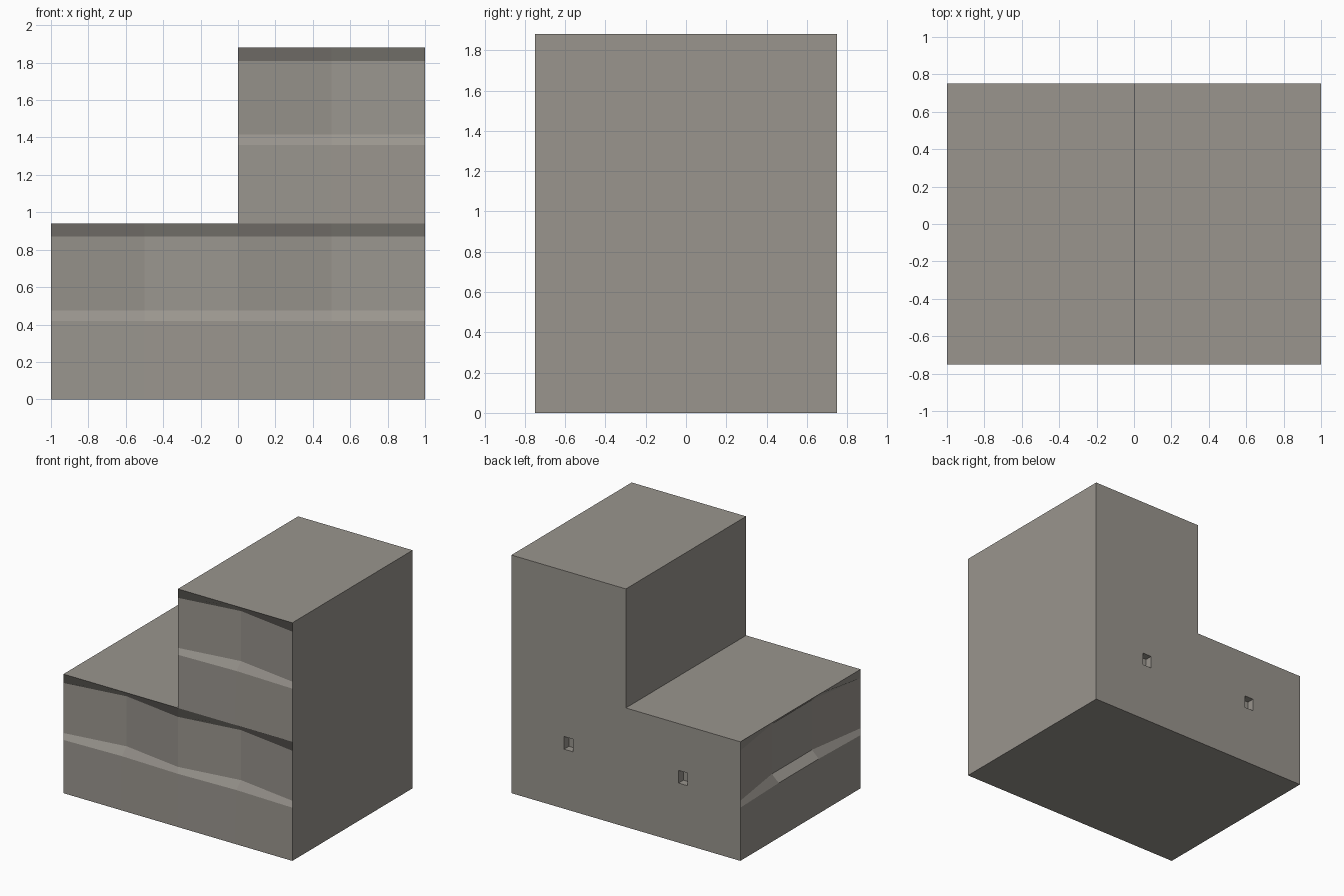
import bpy
import bmesh
from mathutils import Vector

if "Cube" in bpy.data.objects:
    bpy.data.objects.remove(bpy.data.objects["Cube"], do_unlink=True)

HALF_W, HALF_D, STEP = 1.0, 0.75, 0.94
# Height and inward depth of each horizontal ridge in one storey
PROFILE = [(0, 0), (0.42, 0.015), (0.475, 0.075), (0.87, 0.075), (STEP, 0)]

stone = bpy.data.materials.new("warm_grey_stone")
stone.use_nodes = True
COLOUR = (0.32, 0.30, 0.27, 1)
stone.diffuse_color = COLOUR
bsdf = stone.node_tree.nodes["Principled BSDF"]
bsdf.inputs["Base Color"].default_value = COLOUR
bsdf.inputs["Roughness"].default_value = 0.9

bm = bmesh.new()
LEFT, RIGHT = Vector((-1, 0, 0)), Vector((1, 0, 0))
FRONT, BACK = Vector((0, -1, 0)), Vector((0, 1, 0))
UP, DOWN = Vector((0, 0, 1)), Vector((0, 0, -1))


def face(points, outward):
    f = bm.faces.new([bm.verts.new(p) for p in points])
    f.normal_update()
    if f.normal.dot(outward) < 0:
        f.normal_flip()
    return f


def cliff(path, base, outward):
    """Ridged wall: path holds (x, y, how strongly that column is recessed)."""
    def point(column, level):
        x, y, amount = column
        z, depth = level
        return Vector((x, y, base + z)) - outward * depth * amount
    for a, b in zip(path, path[1:]):
        for low, high in zip(PROFILE, PROFILE[1:]):
            face([point(a, low), point(b, low), point(b, high), point(a, high)], outward)


def rect_x(x, z0, z1, outward):
    face([(x, -HALF_D, z0), (x, HALF_D, z0), (x, HALF_D, z1), (x, -HALF_D, z1)], outward)


def rect_z(x0, x1, z, outward):
    face([(x0, -HALF_D, z), (x1, -HALF_D, z), (x1, HALF_D, z), (x0, HALF_D, z)], outward)


def rect_back(x0, x1, z0, z1):
    return face([(x0, HALF_D, z0), (x1, HALF_D, z0), (x1, HALF_D, z1), (x0, HALF_D, z1)], BACK)


# Ridged front, one tile per block
for left, base in ((-1, 0), (0, 0), (0, STEP)):
    cliff([(left, -HALF_D, 0), (left + 0.5, -HALF_D, 1), (left + 1, -HALF_D, 0)], base, FRONT)

# Ridged low end
cliff([(-HALF_W, y, abs(y) < 0.5) for y in (-HALF_D, -0.25, 0.25, HALF_D)], 0, LEFT)

# Plain tall end, step riser, tops and underside
rect_x(HALF_W, 0, 2 * STEP, RIGHT)
rect_x(0, STEP, 2 * STEP, LEFT)
rect_z(-HALF_W, 0, STEP, UP)
rect_z(0, HALF_W, 2 * STEP, UP)
rect_z(-HALF_W, HALF_W, 0, DOWN)

# Plain back with a small square socket in each lower block
rect_back(0, HALF_W, STEP, 2 * STEP)
sockets = []
zs = (0, 0.47, 0.57, STEP)
for left in (-1, 0):
    xs = (left, left + 0.46, left + 0.54, left + 1)
    for i in range(3):
        for j in range(3):
            f = rect_back(xs[i], xs[i + 1], zs[j], zs[j + 1])
            if i == j == 1:
                sockets.append(f)
pushed = bmesh.ops.extrude_discrete_faces(bm, faces=sockets)["faces"]
for f in pushed:
    bmesh.ops.translate(bm, verts=f.verts, vec=FRONT * 0.06)

bmesh.ops.remove_doubles(bm, verts=bm.verts, dist=0.0005)
mesh = bpy.data.meshes.new("stepped_cliff")
bm.to_mesh(mesh)
bm.free()
mesh.materials.append(stone)
cliff_block = bpy.data.objects.new("stepped_cliff", mesh)
bpy.context.collection.objects.link(cliff_block)
